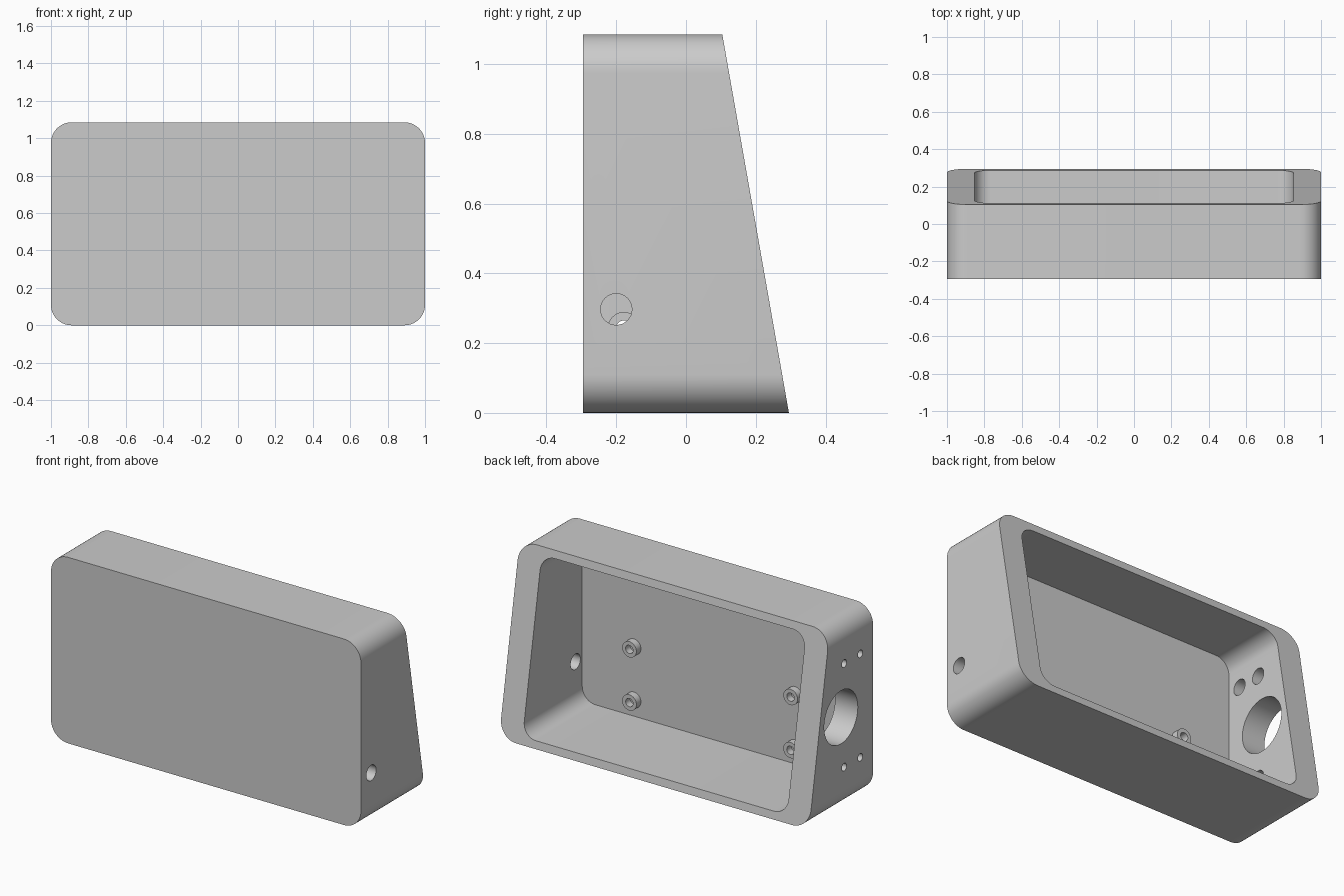
import bpy
import bmesh
from math import cos, sin, pi, radians
from mathutils import Matrix

if "Cube" in bpy.data.objects:
    bpy.data.objects.remove(bpy.data.objects["Cube"], do_unlink=True)

FRONT, FLOOR, HEIGHT = -0.295, -0.262, 1.085
WALL_X = 0.853

grey = bpy.data.materials.new("light_grey")
grey.use_nodes = True
grey.diffuse_color = (0.6, 0.6, 0.6, 1)
grey.node_tree.nodes["Principled BSDF"].inputs["Base Color"].default_value = (0.6, 0.6, 0.6, 1)


def finish(name, bm):
    bmesh.ops.recalc_face_normals(bm, faces=bm.faces)
    mesh = bpy.data.meshes.new(name)
    bm.to_mesh(mesh)
    bm.free()
    mesh.materials.append(grey)
    obj = bpy.data.objects.new(name, mesh)
    bpy.context.collection.objects.link(obj)
    return obj


def rounded_outline(half_x, z0, z1, r, steps=12):
    corners = [(half_x - r, z1 - r), (r - half_x, z1 - r),
               (r - half_x, z0 + r), (half_x - r, z0 + r)]
    return [(cx + r * cos(a), cz + r * sin(a))
            for q, (cx, cz) in enumerate(corners)
            for a in [(q + i / steps) * pi / 2 for i in range(steps + 1)]]


def rounded_block(name, outline, y0, back):
    """Extrude an xz outline from y0 to the depth given by back(z)."""
    bm = bmesh.new()
    near = [bm.verts.new((x, y0, z)) for x, z in outline]
    far = [bm.verts.new((x, back(z), z)) for x, z in outline]
    bm.faces.new(near)
    bm.faces.new(far)
    for i in range(len(outline)):
        j = (i + 1) % len(outline)
        bm.faces.new((near[i], near[j], far[j], far[i]))
    return finish(name, bm)


def cylinder(name, axis, start, end, a, z, r, segments=32):
    """Cylinder along x (a is y) or along y (a is x)."""
    bm = bmesh.new()
    mid = (start + end) / 2
    if axis == "X":
        place = Matrix.Translation((mid, a, z)) @ Matrix.Rotation(pi / 2, 4, "Y")
    else:
        place = Matrix.Translation((a, mid, z)) @ Matrix.Rotation(pi / 2, 4, "X")
    bmesh.ops.create_cone(bm, cap_ends=True, segments=segments, radius1=r,
                          radius2=r, depth=abs(end - start), matrix=place)
    return finish(name, bm)


def cut(target, cutter):
    cutter.hide_render = True
    mod = target.modifiers.new("cut", "BOOLEAN")
    mod.operation, mod.solver, mod.object = "DIFFERENCE", "EXACT", cutter
    bpy.context.view_layer.objects.active = target
    bpy.ops.object.modifier_apply(modifier=mod.name)
    bpy.data.objects.remove(cutter, do_unlink=True)


def smooth(obj):
    bpy.ops.object.select_all(action="DESELECT")
    obj.select_set(True)
    bpy.context.view_layer.objects.active = obj
    bpy.ops.object.shade_smooth_by_angle(angle=radians(30))


# Case with sloped back rim, hollowed from behind
case = rounded_block("case", rounded_outline(1, 0, HEIGHT, 0.11),
                     FRONT, lambda z: 0.295 - 0.176 * z)
cut(case, rounded_block("cavity_cutter", rounded_outline(WALL_X, 0.045, 1.04, 0.085),
                        FLOOR, lambda z: 0.5))

# Cable hole in the left wall, large round opening in the right wall
cut(case, cylinder("cable_cutter", "X", 0.7, 1.1, -0.2, 0.297, 0.045))
cut(case, cylinder("opening_cutter", "X", -1.1, -0.7, 0, 0.545, 0.155, 64))

# Screw holes around the opening, counterbored from inside
for y in (-0.178, -0.03):
    for z in (0.243, 0.847):
        cut(case, cylinder("screw_cutter", "X", -1.1, -0.7, y, z, 0.022))
        cut(case, cylinder("counterbore_cutter", "X", -0.95, -0.7, y, z, 0.045))
smooth(case)

# Board standoffs on the inner front panel
for side, x in (("left", 0.52), ("right", -0.52)):
    for level, z in (("lower", 0.14), ("upper", 0.45)):
        post = cylinder(f"standoff_{level}_{side}", "Y", FLOOR - 0.005, FLOOR + 0.042, x, z, 0.046)
        cut(post, cylinder("bore_cutter", "Y", FLOOR, 0, x, z, 0.024))
        smooth(post)
